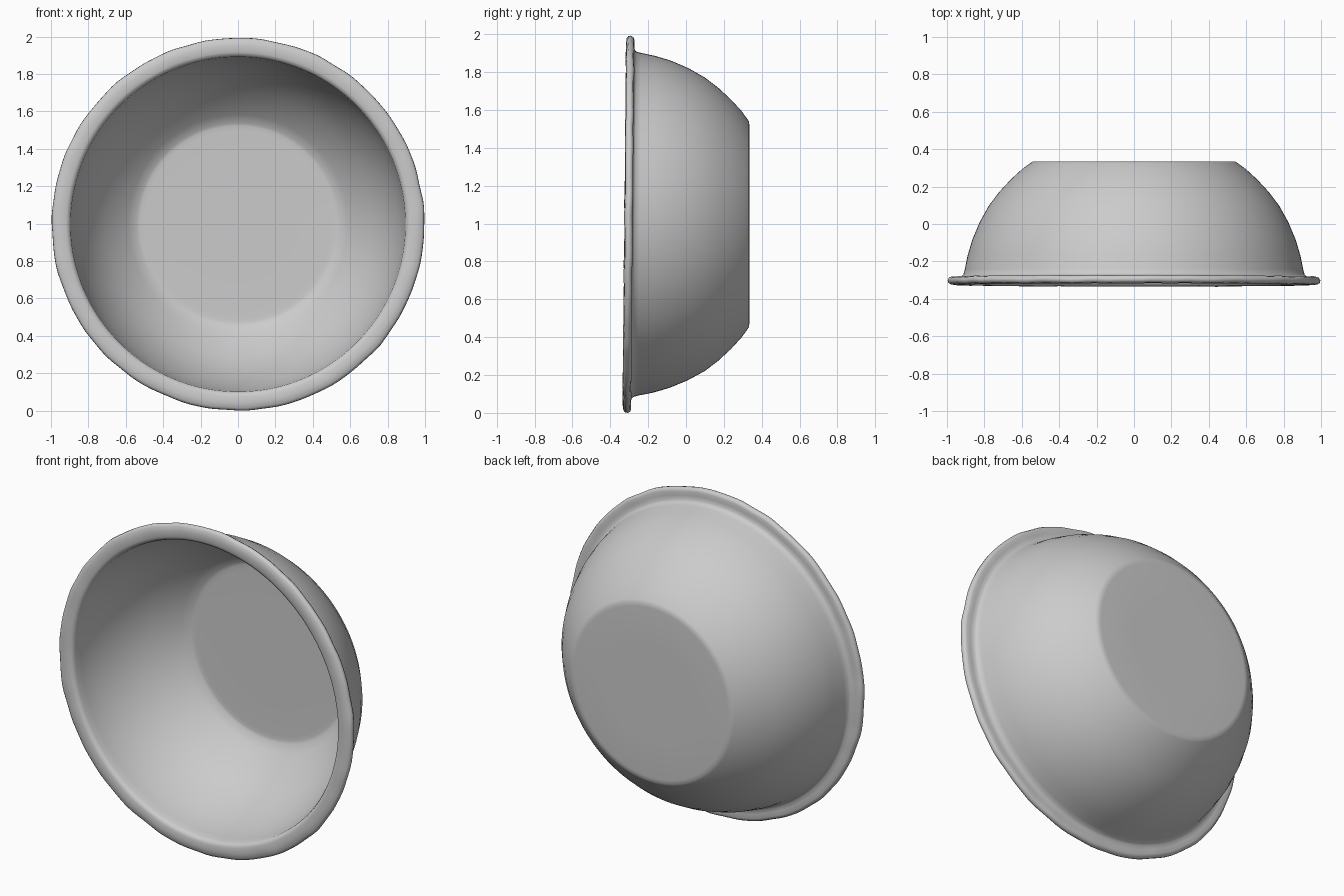
import bpy, bmesh, math, random

if "Cube" in bpy.data.objects:
    bpy.data.objects.remove(bpy.data.objects["Cube"])

random.seed(4)
SEG = 144

# Profile as (radius, y): outer base, outer wall, rolled rim, inner wall, inner floor
wall = [(0.555, 0.325), (0.60, 0.292), (0.66, 0.237), (0.72, 0.172), (0.775, 0.10),
        (0.825, 0.01), (0.865, -0.085), (0.89, -0.17), (0.905, -0.245)]
outer = [(0.30, 0.335), (0.52, 0.335), (0.543, 0.333)] + wall
rim = [(0.913, -0.272), (0.925, -0.281), (0.95, -0.283), (0.975, -0.282), (0.989, -0.287),
       (0.996, -0.300), (0.994, -0.313), (0.982, -0.322), (0.955, -0.326), (0.92, -0.325),
       (0.903, -0.318), (0.895, -0.300)]
inner = [(r - 0.014, y - 0.010) for r, y in reversed(wall)] + [(0.525, 0.318), (0.50, 0.319), (0.30, 0.319)]
profile = outer + rim + inner

# Gentle hand-made ripple of the rim
waves = [(n, random.uniform(0, 6.28), random.uniform(0.0004, 0.0014)) for n in (5, 11, 17, 23, 31, 38)]


def ripple(a):
    return sum(k * math.sin(n * a + p) for n, p, k in waves)


# Bowl lying on its side, opening towards -y
bm = bmesh.new()
rings = []
for r, y in profile:
    lip = min(1, max(0, (r - 0.90) / 0.08))
    front = min(1, max(0, (0.1 - y) / 0.4))
    ring = []
    for i in range(SEG):
        a = math.tau * i / SEG
        rr = r + lip * ripple(a)
        yy = y + front * 0.009 * math.sin(a) + lip * 0.8 * ripple(a + 1.3)
        ring.append(bm.verts.new((rr * math.cos(a), yy, 1 + rr * math.sin(a))))
    rings.append(ring)
for A, B in zip(rings, rings[1:]):
    for i in range(SEG):
        j = (i + 1) % SEG
        bm.faces.new((A[i], A[j], B[j], B[i]))

# Close base and floor discs
for ring in (rings[0], rings[-1]):
    c = bm.verts.new((0, ring[0].co.y, 1))
    for i in range(SEG):
        bm.faces.new((c, ring[i], ring[(i + 1) % SEG]))
bmesh.ops.recalc_face_normals(bm, faces=bm.faces)

# Rest on the ground
low = min(v.co.z for v in bm.verts)
for v in bm.verts:
    v.co.z -= low

mesh = bpy.data.meshes.new("bowl")
bm.to_mesh(mesh)
bm.free()
bowl = bpy.data.objects.new("bowl", mesh)
bpy.context.collection.objects.link(bowl)
for p in mesh.polygons:
    p.use_smooth = True
